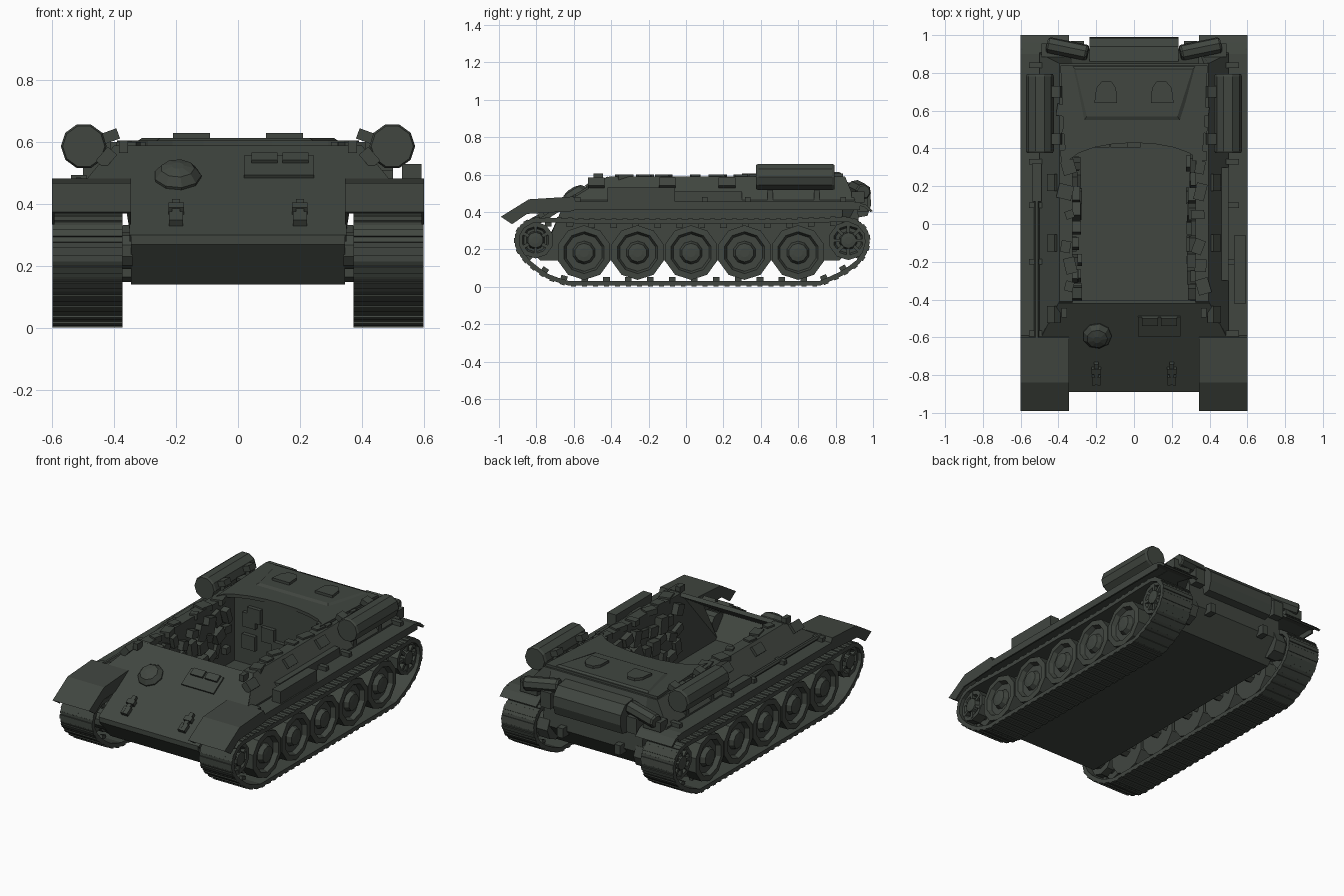
import bpy, bmesh, math, random
from mathutils import Vector, Matrix

if "Cube" in bpy.data.objects:
    bpy.data.objects.remove(bpy.data.objects["Cube"])

random.seed(4)
paint = bpy.data.materials.new("dark_green_grey")
paint.diffuse_color = (0.052, 0.061, 0.051, 1)
paint.use_nodes = True
paint.node_tree.nodes["Principled BSDF"].inputs["Base Color"].default_value = paint.diffuse_color


def finish(bm, name, mirror=False):
    bmesh.ops.recalc_face_normals(bm, faces=bm.faces)
    me = bpy.data.meshes.new(name)
    bm.to_mesh(me)
    bm.free()
    me.materials.append(paint)
    ob = bpy.data.objects.new(name, me)
    bpy.context.collection.objects.link(ob)
    if mirror:
        ob.modifiers.new("mirror", 'MIRROR')
    return ob


def bridge(bm, a, b):
    """Closed solid between two matching rings of points."""
    va, vb = [bm.verts.new(p) for p in a], [bm.verts.new(p) for p in b]
    n = len(va)
    for i in range(n):
        j = (i + 1) % n
        bm.faces.new((va[i], va[j], vb[j], vb[i]))
    bm.faces.new(va)
    bm.faces.new(vb)


def prism(name, x0, x1, pts, mirror=False):
    bm = bmesh.new()
    bridge(bm, [(x0, y, z) for y, z in pts], [(x1, y, z) for y, z in pts])
    return finish(bm, name, mirror)


def add_box(bm, c, size, rot=None):
    m = Matrix.Translation(c) @ (rot or Matrix()) @ Matrix.Diagonal((*size, 1))
    bmesh.ops.create_cube(bm, size=1, matrix=m)


def box(name, x0, x1, y0, y1, z0, z1, mirror=False, rot=None):
    bm = bmesh.new()
    add_box(bm, ((x0+x1)/2, (y0+y1)/2, (z0+z1)/2), (x1-x0, y1-y0, z1-z0), rot)
    return finish(bm, name, mirror)


def add_lathe(bm, centre, axis, prof, n):
    """Spin (radius, distance) profile round an axis."""
    q = Vector((0, 0, 1)).rotation_difference(Vector(axis))
    rings = [[bm.verts.new(Vector(centre) + q @ Vector((r*math.cos(2*math.pi*k/n), r*math.sin(2*math.pi*k/n), h)))
              for k in range(n)] for r, h in prof]
    for a, b in zip(rings, rings[1:]):
        for k in range(n):
            j = (k + 1) % n
            bm.faces.new((a[k], a[j], b[j], b[k]))
    bm.faces.new(rings[0])
    bm.faces.new(rings[-1])


def lathe(name, centre, axis, prof, n, mirror=False):
    bm = bmesh.new()
    add_lathe(bm, centre, axis, prof, n)
    return finish(bm, name, mirror)


def glacis_z(y):
    return 0.30 + (y + 0.89) * 0.617


# Belly, nose and solid engine bay; the fighting compartment stays open
prism("belly_and_engine_bay", -0.345, 0.345, [
    (-0.89, 0.30), (-0.89, 0.27), (-0.78, 0.14), (0.82, 0.14), (0.93, 0.27), (0.92, 0.40), (0.85, 0.59),
    (0.75, 0.60), (0.43, 0.60), (0.43, 0.16), (-0.76, 0.16), (-0.86, 0.28)])

# Hull side walls, flaring out over the tracks, ends cut to the front and rear slopes
section = [(0.345, 0.14), (0.345, 0.44), (0.50, 0.44), (0.50, 0.465), (0.395, 0.59), (0.325, 0.59), (0.325, 0.16)]
front = lambda z: -0.89 + (z - 0.30) / 0.617 + 0.01 if z > 0.3 else -0.78
rear = lambda z: 0.82 if z < 0.2 else 0.93 - max(0, z - 0.4) * 0.42
bm = bmesh.new()
bridge(bm, [(x, front(z), z) for x, z in section], [(x, rear(z), z) for x, z in section])
finish(bm, "hull_side", True)

# Sloped front plate
outline = [(-0.35, -0.89), (0.35, -0.89), (0.35, -0.65), (0.505, -0.63), (0.40, -0.42),
           (-0.40, -0.42), (-0.505, -0.63), (-0.35, -0.65)]
bm = bmesh.new()
bridge(bm, [(x, y, glacis_z(y)) for x, y in outline], [(x, y + 0.015, glacis_z(y) - 0.02) for x, y in outline])
finish(bm, "front_plate")

# Engine deck with an arched front edge, raised centre and hatches
arc = [(0.36*math.sin(a), 0.30 + 0.13*math.cos(a)) for a in [math.pi/2*k/5 for k in range(-5, 6)]]
deck = arc + [(0.39, 0.84), (-0.39, 0.84)]
bm = bmesh.new()
bridge(bm, [(x, y, 0.585) for x, y in deck], [(x, y, 0.605) for x, y in deck])
finish(bm, "engine_deck")
bm = bmesh.new()
bridge(bm, [(x, y, 0.60) for x, y in [(-.27, .54), (.25, .54), (.33, .84), (-.33, .84)]],
       [(x, y, 0.614) for x, y in [(-.25, .57), (.23, .57), (.31, .82), (-.31, .82)]])
finish(bm, "engine_cover")
bm = bmesh.new()
hatch = [(.09, .64), (.21, .64), (.20, .72), (.17, .755), (.12, .755), (.095, .72)]
bridge(bm, [(x, y, 0.60) for x, y in hatch], [(x, y, 0.63) for x, y in hatch])
finish(bm, "deck_hatch", True)

# Front plate fittings: ball mount, vision blocks, tow hooks
tilt = Matrix.Rotation(math.atan(0.617), 4, 'X')
normal = (0, -0.525, 0.851)
lathe("ball_mount", (-0.195, -0.585, 0.478), normal,
      [(0.075, 0), (0.077, 0.018), (0.055, 0.045), (0.02, 0.055)], 9)
box("vision_plate", 0.02, 0.245, -0.60, -0.48, 0.512, 0.526, rot=tilt)
for x in (0.085, 0.185):
    box("vision_block", x - 0.042, x + 0.042, -0.535, -0.49, 0.53, 0.557, rot=tilt)
bm = bmesh.new()
add_box(bm, (0.2, -0.79, 0.37), (0.025, 0.13, 0.03), tilt)
add_box(bm, (0.2, -0.775, 0.385), (0.05, 0.03, 0.03), tilt)
add_box(bm, (0.185, -0.825, 0.35), (0.016, 0.05, 0.03), tilt)
add_box(bm, (0.215, -0.825, 0.35), (0.016, 0.05, 0.03), tilt)
finish(bm, "tow_hook", True)

# Fenders with folded front mudguard and drooping tail
prism("fender", 0.345, 0.60, [
    (-0.99, 0.375), (-0.84, 0.468), (-0.60, 0.483), (-0.59, 0.455), (0.90, 0.455), (0.96, 0.44), (1.0, 0.405),
    (0.985, 0.40), (0.95, 0.428), (0.90, 0.442), (-0.60, 0.442), (-0.84, 0.455), (-0.975, 0.37)], True)
flange = [(-0.99, 0.375), (-0.93, 0.335), (-0.85, 0.39), (-0.60, 0.405), (-0.60, 0.48), (-0.84, 0.466)]
prism("mudguard_outer_flange", 0.592, 0.60, flange, True)
prism("mudguard_inner_flange", 0.345, 0.353, flange, True)
box("fender_edge", 0.59, 0.60, -0.60, 0.93, 0.41, 0.45, True)

# Road wheels, idler and sprocket
bm = bmesh.new()
for i in range(5):
    c = (0, -0.545 + 0.286*i, 0.183)
    add_lathe(bm, c, (1, 0, 0), [
        (0.06, 0.40), (0.14, 0.40), (0.146, 0.475), (0.09, 0.475), (0.09, 0.50), (0.146, 0.50), (0.146, 0.585),
        (0.112, 0.588), (0.10, 0.56), (0.062, 0.56), (0.05, 0.588), (0.025, 0.592)], 10)
    add_lathe(bm, c, (1, 0, 0), [(0.035, 0.34), (0.035, 0.41)], 6)
    add_box(bm, (0.37, c[1] + 0.04, 0.22), (0.05, 0.14, 0.05), Matrix.Rotation(-0.6, 4, 'X'))
finish(bm, "road_wheels", True)
bm = bmesh.new()
for y, z, r, teeth in ((-0.805, 0.25, 0.098, 6), (0.868, 0.248, 0.105, 8)):
    add_lathe(bm, (0, y, z), (1, 0, 0), [
        (0.06, 0.34), (0.06, 0.42), (r, 0.42), (r, 0.47), (0.06, 0.47), (0.06, 0.51), (r, 0.51), (r, 0.575),
        (r - 0.025, 0.575), (r - 0.035, 0.55), (0.05, 0.55), (0.042, 0.585), (0.02, 0.588)], 10)
    for k in range(teeth):
        rot = Matrix.Rotation(2*math.pi*k/teeth, 4, 'X')
        add_box(bm, Vector((0.56, y, z)) + rot @ Vector((0, 0, 0.06)), (0.035, 0.018, 0.05), rot)
finish(bm, "idler_and_sprocket", True)
lathe("final_drive", (0, 0.868, 0.248), (1, 0, 0), [(0.085, 0.30), (0.085, 0.37), (0.06, 0.41)], 8, True)

# Tracks: separate shoes spaced along a closed path
path = [Vector((0, y, z)) for y, z in [
    (-0.63, 0.02), (0.72, 0.02), (0.82, 0.065), (0.91, 0.12), (0.96, 0.19), (0.975, 0.26), (0.95, 0.322),
    (0.89, 0.358), (0.78, 0.358), (0.45, 0.347), (-0.45, 0.347), (-0.74, 0.357), (-0.83, 0.352),
    (-0.888, 0.315), (-0.912, 0.25), (-0.89, 0.185), (-0.82, 0.11), (-0.73, 0.05)]]
segs = [(a, b - a) for a, b in zip(path, path[1:] + path[:1])]
total, count = sum(d.length for _, d in segs), 70
step = total / count


def on_path(s):
    s %= total
    for a, d in segs:
        if s <= d.length:
            return a + d.normalized() * s
        s -= d.length
    return path[0].copy()


bm = bmesh.new()
for i in range(count):
    a, b = on_path(i*step), on_path((i + 1)*step)
    d = b - a
    rot = Matrix.Rotation(math.atan2(d.z, d.y), 4, 'X')
    mid = (a + b) / 2
    add_box(bm, mid + Vector((0.486, 0, 0)), (0.226, step*1.1, 0.024), rot)
    add_box(bm, mid + Vector((0.486, 0, 0)) + rot @ Vector((0, 0, -0.012)), (0.226, step*0.45, 0.012), rot)
    if i % 2:
        add_box(bm, mid + Vector((0.487, 0, 0)) + rot @ Vector((0, 0, 0.02)), (0.02, step*0.6, 0.025), rot)
finish(bm, "track", True)

# Fuel drums with brackets
lathe("fuel_drum", (0.498, 0.375, 0.587), (0, 1, 0),
      [(0.068, 0), (0.074, 0.012), (0.074, 0.405), (0.068, 0.42)], 10, True)
for y in (0.45, 0.70):
    box("drum_strap", 0.40, 0.50, y - 0.015, y + 0.015, 0.455, 0.60, True)
    box("drum_clamp", 0.385, 0.45, y - 0.03, y + 0.03, 0.60, 0.635, True, Matrix.Rotation(0.35, 4, 'Y'))

# Fender stowage: boxes on the right, long tools on the left
box("stowage_box", 0.53, 0.592, -0.42, -0.06, 0.455, 0.53)
box("stowage_tray", 0.44, 0.50, -0.30, 0.30, 0.455, 0.51)
lathe("long_tool", (-0.515, -0.60, 0.475), (0, 1, 0), [(0.014, 0), (0.014, 0.92)], 6)
box("tool_head", -0.54, -0.49, 0.12, 0.32, 0.455, 0.495)
bm = bmesh.new()
for y in (-0.58, -0.2, 0.1, 0.33, 0.84):
    add_box(bm, (0.52, y, 0.465), (0.07, 0.03, 0.03))
finish(bm, "fender_brackets", True)

# Small fittings along the rim and on the sloped sides
bm = bmesh.new()
for s in (-1, 1):
    for y in (-0.33, -0.22, -0.12, 0.05, 0.17, 0.30, 0.36, 0.50, 0.60):
        add_box(bm, (s*random.uniform(0.335, 0.37), y, 0.583),
                (random.uniform(0.04, 0.09), random.uniform(0.03, 0.09), 0.035),
                Matrix.Rotation(random.uniform(-0.4, 0.4), 4, 'Z'))
    for y in (-0.48, -0.1, 0.22):
        add_box(bm, (s*0.425, y, 0.55), (0.06, 0.09, 0.04), Matrix.Rotation(s*0.85, 4, 'Y'))
    add_box(bm, (s*0.37, -0.47, 0.585), (0.03, 0.05, 0.04))
finish(bm, "rim_fittings")

# Crew compartment equipment against the inner walls and bulkhead
bm = bmesh.new()
for s in (-1, 1):
    for i in range(9):
        y = -0.36 + 0.085*i
        for z in (0.27, 0.38, 0.49):
            d = random.uniform(0.02, 0.05)
            add_box(bm, (s*(0.325 - d/2), y, z + random.uniform(-.03, .03)),
                    (d, random.uniform(0.04, 0.085), random.uniform(0.04, 0.10)),
                    Matrix.Rotation(random.uniform(-0.5, 0.5), 4, 'X'))
for i in range(5):
    add_box(bm, (random.uniform(-0.25, 0.0), 0.42, random.uniform(0.25, 0.5)), (0.09, 0.03, 0.09))
finish(bm, "interior_equipment")

# Rear: transmission box, spare canisters, tail fittings
prism("rear_box", -0.235, 0.235, [(0.86, 0.36), (0.97, 0.38), (0.99, 0.44), (0.985, 0.50), (0.94, 0.55), (0.86, 0.56)])
lathe("rear_canister", (0.245, 0.905, 0.53), (0.97, 0.2, -0.1),
      [(0.035, 0), (0.043, 0.01), (0.043, 0.21), (0.035, 0.22)], 8, True)
bm = bmesh.new()
add_box(bm, (0.30, 0.93, 0.45), (0.07, 0.08, 0.10))
add_box(bm, (0.43, 0.92, 0.48), (0.12, 0.07, 0.06))
add_box(bm, (0.2, 0.94, 0.27), (0.04, 0.06, 0.06))
finish(bm, "rear_fittings", True)
